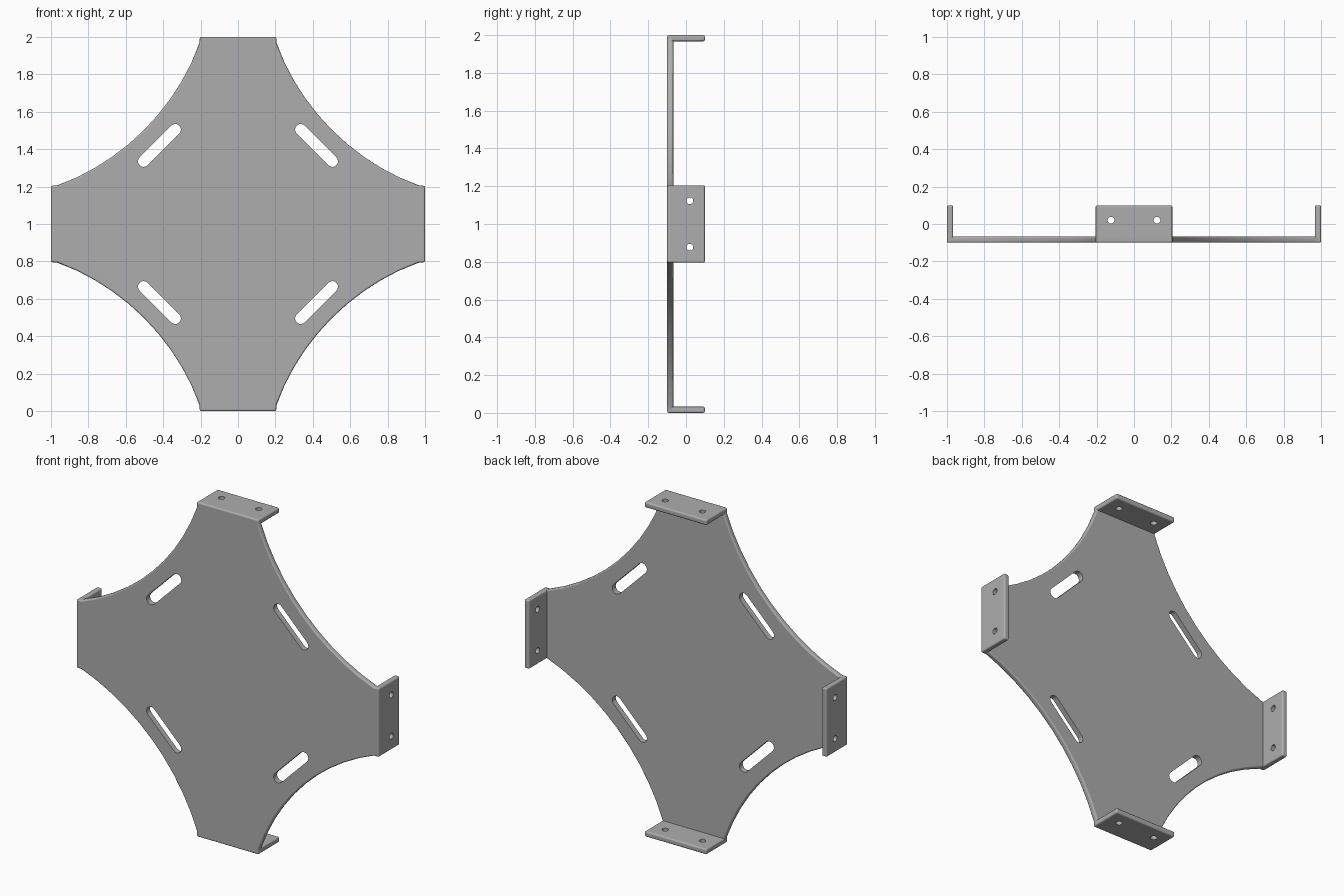
import bpy, bmesh, math
from mathutils import Vector, Matrix

if "Cube" in bpy.data.objects:
    bpy.data.objects.remove(bpy.data.objects["Cube"])

HALF, TAB, THICK = 1.0, 0.205, 0.033      # half span, half tab width, sheet thickness
FRONT, BACK = -0.1, 0.1
INNER = HALF - THICK                      # inside face of each folded flange
SAG = 0.118                               # depth of the scooped sides

grey = bpy.data.materials.new("grey metal")
grey.use_nodes = True
colour = (0.42, 0.42, 0.42, 1)
grey.diffuse_color = colour
grey.node_tree.nodes["Principled BSDF"].inputs["Base Color"].default_value = colour


def quarter_turn(v, k):
    """Turn a point about the plate's middle, in the x-z plane."""
    for _ in range(k):
        v = Vector((-v.z, v.y, v.x))
    return v


def scoop(steps=10):
    """Concave arc from the right tab to the top tab."""
    a, b = INNER, TAB
    half_chord = (a - b) / math.sqrt(2)
    radius = (half_chord ** 2 + SAG ** 2) / (2 * SAG)
    c = (a + b) / 2 + (radius - SAG) / math.sqrt(2)
    spread = math.asin(half_chord / radius)
    for i in range(steps + 1):
        t = math.radians(225) + spread * (1 - 2 * i / steps)
        yield Vector((c + radius * math.cos(t), FRONT, c + radius * math.sin(t)))


def add_cutter(bm, points, offset):
    """Closed prism from an outline, pushed along offset."""
    face = bm.faces.new([bm.verts.new(p) for p in points])
    ext = bmesh.ops.extrude_face_region(bm, geom=[face], use_keep_orig=True)
    moved = [g for g in ext["geom"] if isinstance(g, bmesh.types.BMVert)]
    bmesh.ops.translate(bm, verts=moved, vec=offset)


def make_object(name, bm):
    bmesh.ops.recalc_face_normals(bm, faces=bm.faces)
    mesh = bpy.data.meshes.new(name)
    bm.to_mesh(mesh)
    bm.free()
    ob = bpy.data.objects.new(name, mesh)
    bpy.context.collection.objects.link(ob)
    return ob


# Plate with four scooped sides and a narrow strip at the end of each arm
bm = bmesh.new()
rim = []
for k in range(4):
    rim.append([bm.verts.new(quarter_turn(p, k)) for p in scoop()])
sheet = [bm.faces.new([v for arc in rim for v in arc])]
strips = []
for k in range(4):
    ends = [bm.verts.new(quarter_turn(Vector((HALF, FRONT, z)), k)) for z in (-TAB, TAB)]
    strips.append(bm.faces.new([rim[k - 1][-1], ends[0], ends[1], rim[k][0]]))

# Thicken the sheet, then fold the strips back as flanges
ext = bmesh.ops.extrude_face_region(bm, geom=sheet + strips, use_keep_orig=True)
verts = [g for g in ext["geom"] if isinstance(g, bmesh.types.BMVert)]
bmesh.ops.translate(bm, verts=verts, vec=(0, THICK, 0))
back_strips = [g for g in ext["geom"] if isinstance(g, bmesh.types.BMFace) and len(g.verts) == 4
               and all(abs(v.co.y - FRONT - THICK) < 1e-4 for v in g.verts)]
for face in back_strips:
    ext = bmesh.ops.extrude_face_region(bm, geom=[face])
    verts = [g for g in ext["geom"] if isinstance(g, bmesh.types.BMVert)]
    bmesh.ops.translate(bm, verts=verts, vec=(0, BACK - FRONT - THICK, 0))
bmesh.ops.recalc_face_normals(bm, faces=bm.faces)
bmesh.ops.dissolve_limit(bm, angle_limit=0.01, verts=bm.verts, edges=bm.edges)
bmesh.ops.translate(bm, verts=bm.verts, vec=(0, 0, HALF))
bracket = make_object("mounting_bracket", bm)
bracket.data.materials.append(grey)

# Cutters: one diagonal slot per side and two screw holes per flange
bm = bmesh.new()
for k in range(4):
    slot = []
    for end, start in ((1, -90), (-1, 90)):
        for i in range(9):
            t = math.radians(start + 180 * i / 8)
            p = Vector((end * 0.12 + 0.03 * math.cos(t), 0, 0.03 * math.sin(t)))
            p = Matrix.Rotation(math.radians(45), 3, 'Y') @ p
            slot.append(quarter_turn(p + Vector((0.42, -0.2, 0.42)), k) + Vector((0, 0, HALF)))
    add_cutter(bm, slot, (0, 0.25, 0))
    for z in (-0.123, 0.123):
        hole = []
        for i in range(16):
            t = math.tau * i / 16
            p = Vector((0.9, 0.02 + 0.018 * math.cos(t), z + 0.018 * math.sin(t)))
            hole.append(quarter_turn(p, k) + Vector((0, 0, HALF)))
        add_cutter(bm, hole, quarter_turn(Vector((0.2, 0, 0)), k))
cutter = make_object("slot_and_hole_cutter", bm)
cutter.hide_render = True

# Round the edges and inner bends, then cut the openings
bevel = bracket.modifiers.new("rounded edges", 'BEVEL')
bevel.width = 0.009
bevel.segments = 3
bevel.limit_method = 'ANGLE'
bevel.angle_limit = math.radians(35)
cut = bracket.modifiers.new("openings", 'BOOLEAN')
cut.operation = 'DIFFERENCE'
cut.solver = 'EXACT'
cut.object = cutter

bpy.ops.object.select_all(action='DESELECT')
bracket.select_set(True)
bpy.context.view_layer.objects.active = bracket
for name in ("rounded edges", "openings"):
    bpy.ops.object.modifier_apply(modifier=name)
bpy.data.objects.remove(cutter)
bpy.ops.object.shade_smooth_by_angle(angle=math.radians(40))
weighted = bracket.modifiers.new("even shading", 'WEIGHTED_NORMAL')
weighted.keep_sharp = True
